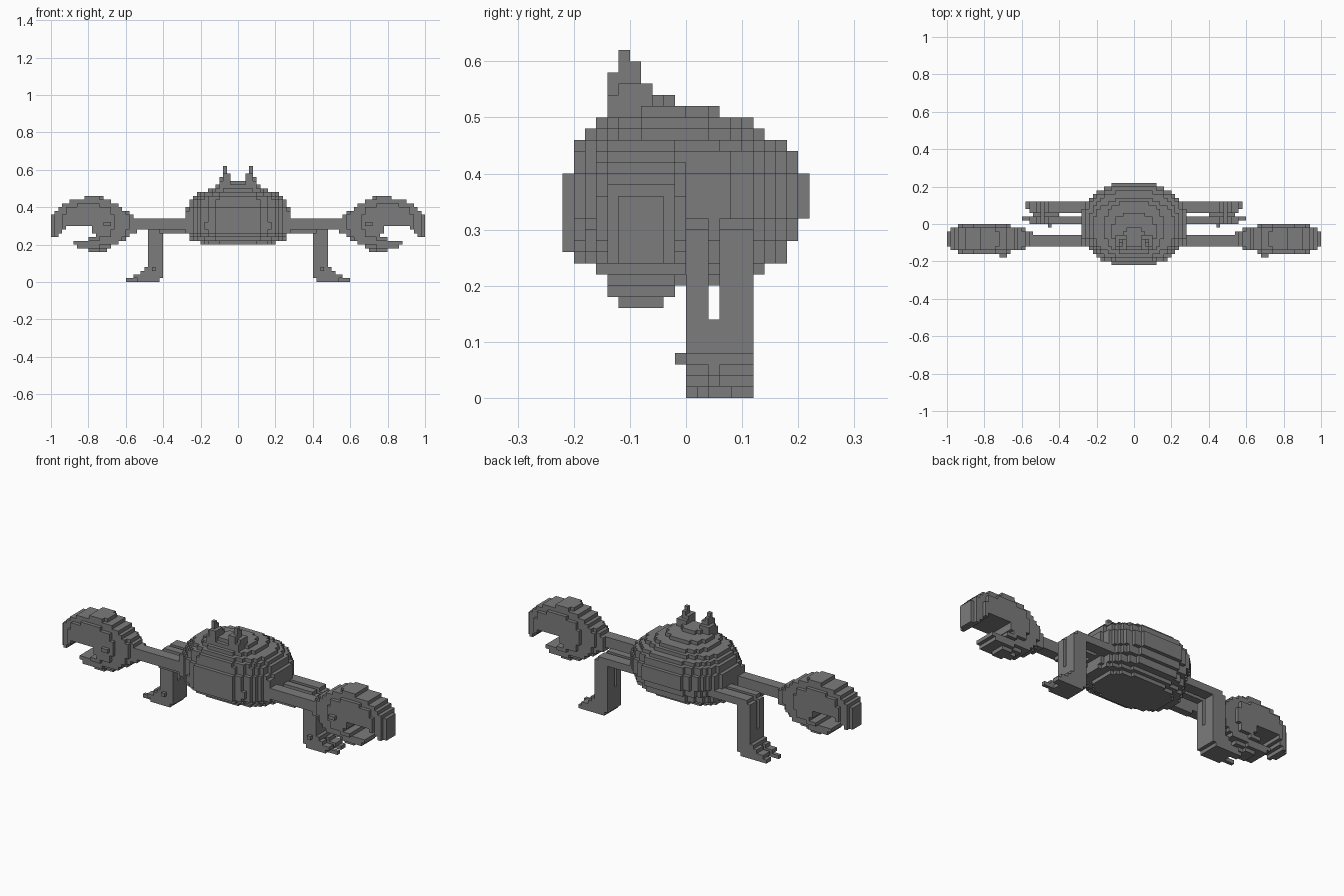
import bpy
from math import sqrt

if "Cube" in bpy.data.objects:
    bpy.data.objects.remove(bpy.data.objects["Cube"], do_unlink=True)

V = 0.02  # edge length of one block

grey = bpy.data.materials.new("stone_grey")
grey.use_nodes = True
COLOUR = (0.2, 0.2, 0.2, 1)
grey.diffuse_color = COLOUR
shader = next(n for n in grey.node_tree.nodes if n.type == "BSDF_PRINCIPLED")
shader.inputs["Base Color"].default_value = COLOUR


def block_range(lo, hi):
    return range(round(lo / V), round(hi / V))


def box(x0, x1, y0, y1, z0, z1):
    """Set of block cells filling a box."""
    return {(x, y, z) for x in block_range(x0, x1)
            for y in block_range(y0, y1) for z in block_range(z0, z1)}


def mirrored(cells):
    return {(-x - 1, y, z) for x, y, z in cells}


def interpolate(points, x, k):
    """Value in column k of a point list at position x."""
    for a, b in zip(points, points[1:]):
        if x <= b[0]:
            return a[k] + (b[k] - a[k]) * (x - a[0]) / (b[0] - a[0])
    return points[-1][k]


def build(name, cells):
    """Make a mesh of the outer faces of a set of blocks."""
    index, faces = {}, []
    for c in sorted(cells):
        for axis in range(3):
            for side in (0, 1):
                neighbour = list(c)
                neighbour[axis] += 2 * side - 1
                if tuple(neighbour) in cells:
                    continue
                u, v = (axis + 1) % 3, (axis + 2) % 3
                face = []
                for du, dv in ((0, 0), (1, 0), (1, 1), (0, 1)):
                    p = list(c)
                    p[axis] += side
                    p[u] += du
                    p[v] += dv
                    face.append(index.setdefault(tuple(p), len(index)))
                faces.append(face if side else face[::-1])
    mesh = bpy.data.meshes.new(name)
    mesh.from_pydata([[n * V for n in p] for p in index], [], faces)
    mesh.materials.append(grey)
    bpy.context.collection.objects.link(bpy.data.objects.new(name, mesh))


def build_pair(name, cells):
    build("left_" + name, cells)
    build("right_" + name, mirrored(cells))


# Body: stacked rounded layers (bottom, top, half width, front, back)
body = set()
for z0, z1, hx, y0, y1 in (
        (.20, .22, .21, -.14, .12), (.22, .24, .26, -.16, .14),
        (.24, .26, .26, -.20, .18), (.26, .28, .26, -.22, .18),
        (.28, .32, .28, -.22, .20), (.32, .40, .28, -.22, .22),
        (.40, .44, .26, -.20, .20), (.44, .46, .24, -.20, .18),
        (.46, .48, .22, -.18, .14), (.48, .50, .16, -.16, .12),
        (.50, .52, .12, -.14, .06), (.52, .54, .06, -.12, -.02)):
    cy, hy = (y0 + y1) / 2, (y1 - y0) / 2 + .004
    body |= {(x, y, z) for x, y, z in box(-hx, hx, y0, y1, z0, z1)
             if abs((x + .5) * V / hx) ** 2.3
             + abs(((y + .5) * V - cy) / hy) ** 2.3 <= 1}
build("body", body)

# Eye stalks
build_pair("eye_stalk",
           box(.04, .10, -.14, -.06, .50, .54) | box(.04, .10, -.12, -.06, .54, .56)
           | box(.04, .08, -.14, -.08, .54, .58)
           | box(.06, .08, -.12, -.08, .58, .60) | box(.06, .08, -.12, -.10, .60, .62))

# Front arms
build_pair("arm", box(.22, .58, -.12, -.06, .28, .34) | box(.22, .42, -.10, -.06, .26, .28)
           | box(.24, .28, -.12, -.04, .26, .38))

# Claws: side outline (x, top, bottom, half thickness) and lower finger
UPPER = ((.54, .34, .27, .035), (.62, .39, .22, .06), (.70, .445, .18, .08),
         (.75, .46, .18, .085), (.78, .46, .29, .085), (.84, .44, .31, .085),
         (.90, .43, .30, .08), (.94, .41, .28, .07), (.97, .38, .24, .06),
         (1.0, .34, .23, .04))
LOWER = ((.70, .26, .165), (.78, .24, .165), (.84, .22, .18), (.88, .22, .20))
claw = box(.68, .72, -.18, -.16, .30, .32)
for cell in box(.54, 1, -.18, .02, .16, .48):
    x, y, z = ((n + .5) * V for n in cell)
    upper = interpolate(UPPER, x, 2) <= z <= interpolate(UPPER, x, 1)
    lower = .70 < x < .88 and interpolate(LOWER, x, 2) <= z <= interpolate(LOWER, x, 1)
    bulge = sqrt(max(0, 1 - ((z - .32) / .16) ** 2))
    if (upper or lower) and abs(y + .08) <= interpolate(UPPER, x, 3) * bulge + .001:
        claw.add(cell)
build_pair("claw", claw)

# Legs: two thigh and shin strands that merge above a stepped foot
leg = box(.40, .48, 0, .12, .02, .14) | box(.44, .46, -.02, 0, .06, .08)
for y0, y1, reach in ((0, .04, .60), (.06, .12, .58)):
    leg |= box(.22, .46, y0, y1, .28, .32)
    leg |= box(.40, .48, y0, y1, .12, .30)
    leg |= box(.42, reach, y0 + .02, y1, 0, .02)
    leg |= box(.42, .56, y0, y1, .02, .04)
    leg |= box(.42, .52, y0, y1, .04, .06)
leg |= box(.42, .54, 0, .12, 0, .02) | box(.42, .50, 0, .12, .04, .08)
build_pair("leg", leg)
